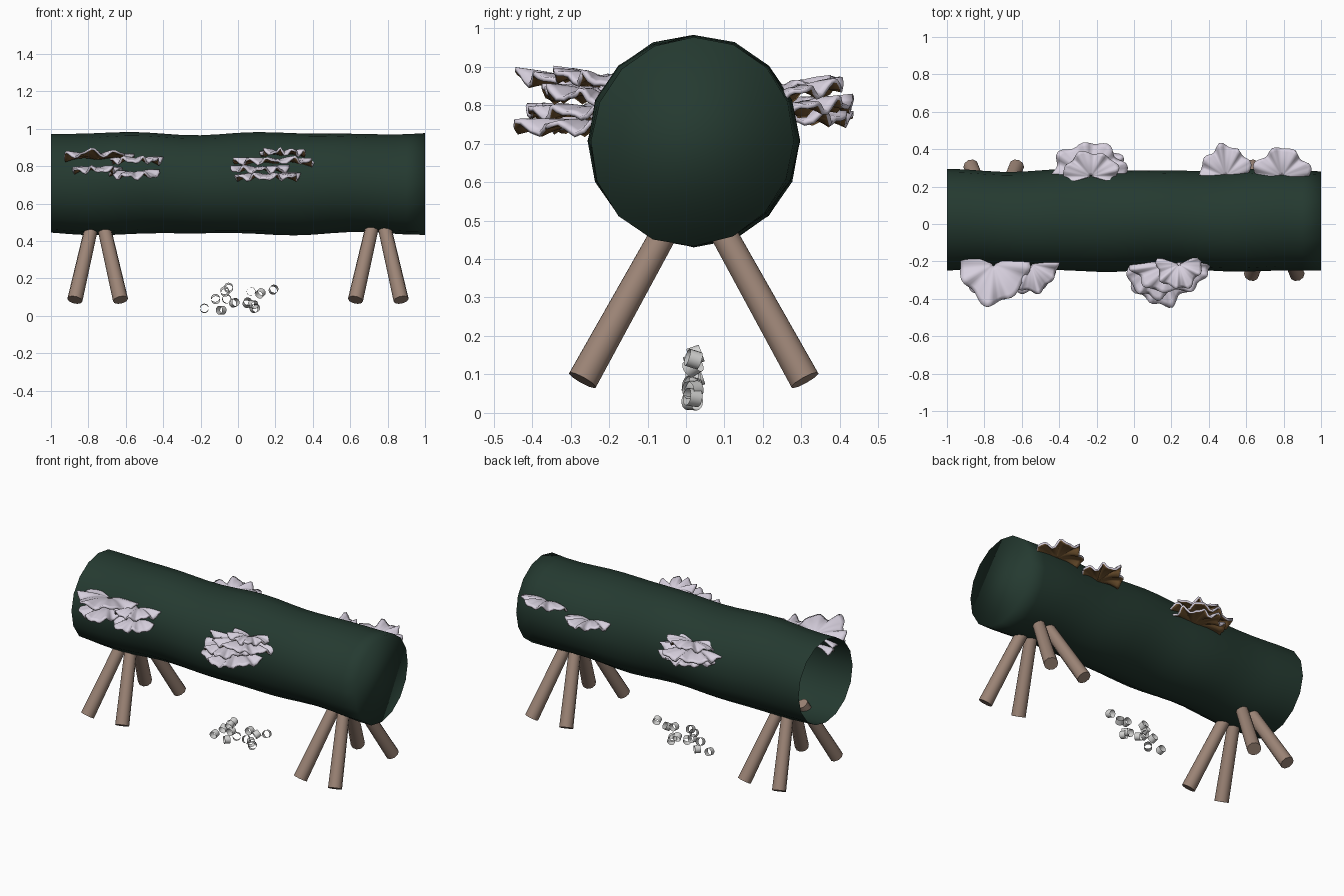
import bpy, bmesh, math, random
from math import sin, cos, pi
from mathutils import Vector

cube = bpy.data.objects.get("Cube")
if cube:
    bpy.data.objects.remove(cube)
random.seed(4)


def material(name, rgb):
    m = bpy.data.materials.new(name)
    m.use_nodes = True
    m.diffuse_color = (*rgb, 1)
    m.node_tree.nodes["Principled BSDF"].inputs["Base Color"].default_value = (*rgb, 1)
    return m


GREEN = material("dark green bark", (0.018, 0.042, 0.030))
WOOD = material("leg wood", (0.33, 0.23, 0.18))
PALE = material("pale fungus top", (0.68, 0.63, 0.73))
BROWN = material("brown fungus underside", (0.18, 0.095, 0.032))
GREY = material("light grey ring", (0.66, 0.66, 0.65))


def make(name, bm, mats, angle=180):
    bmesh.ops.recalc_face_normals(bm, faces=bm.faces)
    mesh = bpy.data.meshes.new(name)
    bm.to_mesh(mesh)
    bm.free()
    for m in mats:
        mesh.materials.append(m)
    ob = bpy.data.objects.new(name, mesh)
    bpy.context.collection.objects.link(ob)
    bpy.ops.object.select_all(action='DESELECT')
    ob.select_set(True)
    bpy.context.view_layer.objects.active = ob
    if angle >= 180:
        bpy.ops.object.shade_smooth()
    else:
        bpy.ops.object.shade_smooth_by_angle(angle=math.radians(angle))
    return ob


def bridge(bm, rings, closed):
    for a, b in zip(rings, rings[1:]):
        n = len(a)
        for i in range(n if closed else n - 1):
            j = (i + 1) % n
            bm.faces.new((a[i], a[j], b[j], b[i]))


# Hollow log: gently wavy sixteen-sided tube, closed at the left end only
bm = bmesh.new()
rings = []
for s in range(21):
    x = -1 + s / 10
    ring = []
    for k in range(16):
        a = 2 * pi * k / 16
        r = 0.268 + 0.006 * sin(7 * x + 2 * a) + 0.004 * sin(11 * x + 1 - a)
        ring.append(bm.verts.new((x, 0.02 + r * sin(a), 0.707 + r * cos(a))))
    rings.append(ring)
bridge(bm, rings, True)
bm.faces.new(rings[-1])
make("hollow_log", bm, [GREEN])


# Splayed legs: two pairs under each end
def leg(name, top, foot):
    top, foot = Vector(top), Vector(foot)
    bm = bmesh.new()
    bmesh.ops.create_cone(bm, cap_ends=True, segments=10, radius1=0.041,
                          radius2=0.036, depth=(top - foot).length)
    ob = make(name, bm, [WOOD], 40)
    ob.location = (top + foot) / 2
    ob.rotation_mode = 'QUATERNION'
    ob.rotation_quaternion = (top - foot).to_track_quat('Z', 'Y')


for end, ex in (("right", -0.75), ("left", 0.75)):
    for row, side in (("front", -1), ("back", 1)):
        for place, dx in (("outer", math.copysign(1, ex)), ("inner", -math.copysign(1, ex))):
            leg(f"{row}_{end}_{place}_leg",
                (ex + dx * 0.032, 0.02 + side * 0.07, 0.48),
                (ex + dx * 0.122, 0.02 + side * 0.289, 0.085))


# Ruffled shelf fungus: half fan, pale above and brown below
def shelf(name, x, z, width, depth, side, tilt, folds):
    p, q = random.uniform(0, 6), random.uniform(0, 6)
    root = 0.02 + side * 0.235
    bm = bmesh.new()
    rings = []
    for i in range(9):
        t = 0.04 + 0.96 * i / 8
        ring = []
        for k in range(41):
            a = pi * (k / 40 * 1.2 - 0.1)
            lobe = 1 + t * (0.06 * sin(folds * a + p) + 0.05 * sin(folds * 0.6 * a + q))
            wave = t * t * (0.013 * sin(folds * a + p) + 0.009 * sin(folds * 1.7 * a + q))
            out = t * lobe * sin(a) * depth
            ring.append(bm.verts.new((x + t * lobe * cos(a) * width / 2,
                                      root + side * out,
                                      z + tilt * max(out, 0) / depth
                                      + 0.012 * sin(pi * t) + wave)))
        rings.append(ring)
    bridge(bm, rings, False)
    ob = make(name, bm, [PALE, BROWN])
    if ob.data.polygons[0].normal.z < 0:
        ob.data.flip_normals()
    mod = ob.modifiers.new("flesh", 'SOLIDIFY')
    mod.thickness = 0.012
    mod.offset = -1
    mod.material_offset = 1


# Each shelf: x, z, width, depth, tilt, folds
clusters = {
    "front_right_fungus": (-1, [(-0.75, 0.845, 0.36, 0.21, 0.035, 7),
                                (-0.55, 0.835, 0.28, 0.15, 0.0, 9),
                                (-0.76, 0.785, 0.27, 0.20, 0.0, 8),
                                (-0.56, 0.765, 0.28, 0.15, -0.015, 8)]),
    "front_middle_fungus": (-1, [(0.24, 0.865, 0.24, 0.13, 0.02, 9),
                                 (0.20, 0.825, 0.42, 0.15, 0.01, 10),
                                 (0.11, 0.785, 0.30, 0.18, 0.0, 9),
                                 (0.15, 0.75, 0.36, 0.22, -0.005, 10)]),
    "back_middle_fungus": (1, [(-0.23, 0.845, 0.30, 0.13, 0.015, 8),
                               (-0.24, 0.805, 0.40, 0.18, 0.0, 9),
                               (-0.22, 0.77, 0.36, 0.17, 0.0, 10)]),
    "back_left_fungus": (1, [(0.49, 0.79, 0.27, 0.165, 0.02, 9),
                             (0.79, 0.83, 0.30, 0.15, 0.025, 8)]),
}
for name, (side, shelves) in clusters.items():
    for n, (x, z, w, d, tilt, folds) in enumerate(shelves):
        shelf(f"{name}_shelf_{n + 1}", x, z, w, d, side, tilt, folds)

# Scattered little open rings on the ground
spots = [(-18, 4), (-9, 3), (-12, 9), (-7, 13), (-5, 15), (-6, 9), (-2, 7),
         (5, 7), (7, 13), (12, 12), (19, 14), (9, 4), (8, 6)]
for n, (x, z) in enumerate(spots):
    bm = bmesh.new()
    rings = [[bm.verts.new((0.023 * cos(2 * pi * k / 16), 0.023 * sin(2 * pi * k / 16), h))
              for k in range(16)] for h in (-0.017, 0.017)]
    bridge(bm, rings, True)
    ob = make(f"ring_{n + 1}", bm, [GREY])
    ob.location = (x / 100, 0.02 + random.uniform(-0.006, 0.006), z / 100)
    ob.rotation_euler = (pi / 2 + random.uniform(-0.5, 0.5), 0, random.uniform(-0.9, 0.9))
